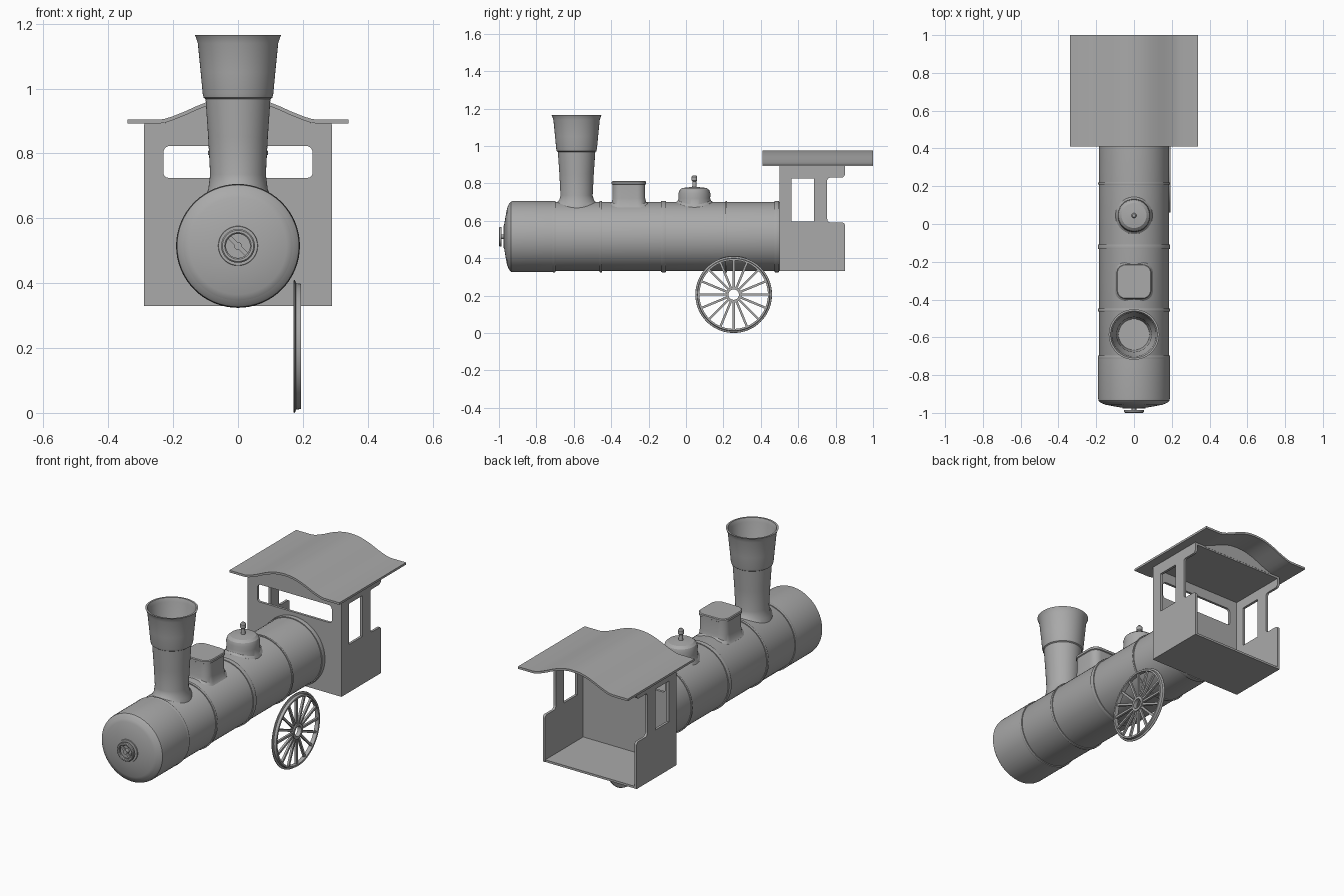
import bpy, bmesh, math
from mathutils import Vector, Matrix

if "Cube" in bpy.data.objects:
    bpy.data.objects.remove(bpy.data.objects["Cube"])

grey = bpy.data.materials.new("plain grey")
grey.diffuse_color = (0.4, 0.4, 0.4, 1)
grey.use_nodes = True
grey.node_tree.nodes["Principled BSDF"].inputs["Base Color"].default_value = grey.diffuse_color

BOILER_Z, BOILER_R = 0.515, 0.185
AXES = {  # maps local (u, v, h) to world directions
    'X': Matrix(((0, 0, 1), (1, 0, 0), (0, 1, 0))),
    'Y': Matrix(((1, 0, 0), (0, 0, 1), (0, 1, 0))),
    'Z': Matrix.Identity(3),
}


def finish(name, bm, angle=30):
    bmesh.ops.remove_doubles(bm, verts=bm.verts, dist=1e-5)
    bmesh.ops.recalc_face_normals(bm, faces=bm.faces)
    me = bpy.data.meshes.new(name)
    bm.to_mesh(me)
    bm.free()
    me.materials.clear()
    me.materials.append(grey)
    for p in me.polygons:
        p.use_smooth = True
        p.material_index = 0
    me.set_sharp_from_angle(angle=math.radians(angle))
    ob = bpy.data.objects.new(name, me)
    bpy.context.collection.objects.link(ob)
    return ob


def circle(n=64):
    return [(math.cos(2 * math.pi * i / n), math.sin(2 * math.pi * i / n)) for i in range(n)]


def rounded(pts, seg=6):
    """Polygon outline; points given as (a, b) or (a, b, corner radius)."""
    out = []
    for i, p in enumerate(pts):
        c = Vector(p[:2])
        if len(p) < 3:
            out.append(tuple(c))
            continue
        a = c + (Vector(pts[i - 1][:2]) - c).normalized() * p[2]
        b = c + (Vector(pts[(i + 1) % len(pts)][:2]) - c).normalized() * p[2]
        m = a + b - c  # centre of the corner arc (square corners)
        for k in range(seg + 1):
            t = math.pi / 2 * k / seg
            out.append(tuple(m + (a - m) * math.cos(t) + (b - m) * math.sin(t)))
    return out


def loft(name, profile, axis='Z', origin=(0, 0, 0), loop=None, ring=False, saddle=False, extra=None):
    """Sweep (radius, height) profile round a unit loop; saddle fits the foot to the boiler."""
    loop = loop or circle()
    bm = bmesh.new()
    rows = []
    for r, h in profile:
        row = []
        for u, v in loop:
            co = AXES[axis] @ Vector((u * r, v * r, h)) + Vector(origin)
            if saddle and co.z < 0.72:
                co.z -= BOILER_R - math.sqrt(BOILER_R ** 2 - co.x ** 2)
            row.append(bm.verts.new(co))
        rows.append(row)
    if ring:
        rows.append(rows[0])
    n = len(loop)
    for a, b in zip(rows, rows[1:]):
        for i in range(n):
            bm.faces.new((a[i], a[(i + 1) % n], b[(i + 1) % n], b[i]))
    if extra:
        extra(bm)
    return finish(name, bm)


def plate(name, loops, axis, lo, hi):
    """Flat plate from an outline plus holes, extruded along an axis."""
    cu = bpy.data.curves.new(name, 'CURVE')
    cu.dimensions, cu.fill_mode = '2D', 'BOTH'
    cu.extrude = (hi - lo) / 2
    for pts in loops:
        sp = cu.splines.new('POLY')
        sp.points.add(len(pts) - 1)
        for q, p in zip(sp.points, pts):
            q.co = (p[0], p[1], 0, 1)
        sp.use_cyclic_u = True
    tmp = bpy.data.objects.new(name + "_outline", cu)
    bpy.context.collection.objects.link(tmp)
    bpy.context.view_layer.update()
    me = bpy.data.meshes.new_from_object(tmp.evaluated_get(bpy.context.evaluated_depsgraph_get()))
    bm = bmesh.new()
    bm.from_mesh(me)
    bpy.data.objects.remove(tmp)
    bpy.data.meshes.remove(me)
    for v in bm.verts:
        v.co = AXES[axis] @ (v.co + Vector((0, 0, (lo + hi) / 2)))
    return finish(name, bm)


def box(bm, matrix, size):
    bmesh.ops.create_cube(bm, size=1, matrix=matrix @ Matrix.Diagonal((*size, 1)))


# Boiler with rounded smokebox front
loft("boiler", [(0, -0.972), (0.065, -0.972), (0.107, -0.965), (0.15, -0.957), (0.168, -0.95),
                (0.18, -0.938), (0.185, -0.925), (0.185, 0.505), (0, 0.505)], 'Y', (0, 0, BOILER_Z))
loft("smokebox_jacket", [(0.168, -0.95), (0.18, -0.943), (0.188, -0.935), (0.19, -0.922), (0.19, -0.70),
                         (0.18, -0.70)], 'Y', (0, 0, BOILER_Z))

# Boiler bands
for i, (y, w) in enumerate([(-0.705, 0.015), (-0.455, 0.014), (-0.12, 0.025), (0.215, 0.01), (0.485, 0.025)]):
    R = 0.191
    loft(f"boiler_band_{i + 1}", [(0.18, y - w / 2), (R - .001, y - w / 2), (R, y - w / 4), (R, y + w / 4),
                                  (R - .001, y + w / 2), (0.18, y + w / 2)], 'Y', (0, 0, BOILER_Z), ring=True)

# Front door handwheel
loft("door_boss", [(0.062, -0.968), (0.06, -0.977), (0, -0.977)], 'Y', (0, 0, BOILER_Z))


def handwheel_bar(bm):
    rot = Matrix.Translation((0, -0.991, BOILER_Z)) @ Matrix.Rotation(math.radians(45), 4, 'Y')
    box(bm, rot, (0.082, 0.008, 0.013))


loft("door_handwheel", [(0.037, -0.986), (0.037, -0.996), (0.041, -1.0), (0.048, -1.0), (0.052, -0.996),
                        (0.052, -0.986)], 'Y', (0, 0, BOILER_Z), ring=True, extra=handwheel_bar)
loft("handwheel_stem", [(0.012, -0.965), (0.012, -0.999), (0, -0.999)], 'Y', (0, 0, BOILER_Z), circle(24))

# Hollow flared chimney
loft("chimney", [(0.104, 0.685), (0.103, 0.70), (0.092, 0.712), (0.086, 0.735), (0.092, 0.85), (0.10, 0.968),
                 (0.106, 0.972), (0.109, 0.985), (0.115, 1.05), (0.124, 1.14), (0.130, 1.158), (0.134, 1.166),
                 (0.124, 1.166), (0.116, 1.145), (0.101, 0.985), (0.092, 0.97), (0.082, 0.76), (0, 0.76)],
     'Z', (0, -0.585, 0), saddle=True)

# Rounded square sand box
square = rounded([(-1, -1, .5), (1, -1, .5), (1, 1, .5), (-1, 1, .5)], 8)
loft("sand_box", [(0.1, 0.685), (0.1, 0.70), (0.091, 0.708), (0.087, 0.72), (0.087, 0.793), (0.092, 0.796),
                  (0.092, 0.808), (0.088, 0.812), (0, 0.812)], 'Z', (0, -0.305, 0), square, saddle=True)

# Steam dome with finial
loft("steam_dome", [(0.1, 0.685), (0.098, 0.70), (0.088, 0.708), (0.084, 0.72), (0.086, 0.745), (0.08, 0.763),
                    (0.066, 0.775), (0.03, 0.779), (0.012, 0.78), (0.01, 0.81), (0.015, 0.815), (0.015, 0.835),
                    (0.009, 0.843), (0, 0.843)], 'Z', (0, 0.045, 0), saddle=True)

# Cab walls, floor and ceiling
T = 0.014
side = rounded([(0.5, 0.33), (0.85, 0.33), (0.85, 0.59, .015), (0.755, 0.59, .02), (0.755, 0.83, .015),
                (0.85, 0.83, .02), (0.85, 0.89), (0.5, 0.89)])
side_window = [(0.565, 0.597), (0.685, 0.597), (0.685, 0.825), (0.565, 0.825)]
for s, label in ((1, "right"), (-1, "left")):
    lo, hi = sorted((s * 0.29, s * (0.29 - T)))
    plate(f"cab_{label}_wall", [side, side_window], 'X', lo, hi)
front = [(-0.29, 0.33), (0.29, 0.33), (0.29, 0.89), (-0.29, 0.89)]
front_window = rounded([(-0.23, 0.725, .015), (0.23, 0.725, .015), (0.23, 0.823, .02), (-0.23, 0.823, .02)])
plate("cab_front_wall", [front, front_window], 'Y', 0.5, 0.5 + T)
for label, z in (("floor", 0.33), ("ceiling", 0.88)):
    plate(f"cab_{label}", [[(-0.289, 0.501), (0.289, 0.501), (0.289, 0.849), (-0.289, 0.849)]], 'Z', z, z + 0.012)

# Arched roof and the gable filling below it
half = [(0.34, 0.904), (0.245, 0.904), (0.225, 0.907), (0.2, 0.915), (0.165, 0.929), (0.13, 0.945),
        (0.1, 0.957), (0.075, 0.965), (0.05, 0.971), (0.025, 0.974)]
top = half + [(0, 0.975)] + [(-x, z) for x, z in reversed(half)]
under = [(x, z - 0.012) for x, z in top]
plate("cab_roof", [top + under[::-1]], 'Y', 0.41, 1.0)
gable = [(x, z + 0.002) for x, z in under if abs(x) < 0.24]
plate("cab_gable", [gable + [(-0.225, 0.888), (0.225, 0.888)]], 'Y', 0.5, 0.85)

# Spoked wheel: flanged rim, hollow hub, spokes
WHEEL = (0, 0.255, 0.205)
SPOKES = 16


def spokes(bm):
    for i in range(SPOKES):
        m = Matrix.Translation(WHEEL) @ Matrix.Rotation(2 * math.pi * i / SPOKES, 4, 'X')
        box(bm, m @ Matrix.Translation((0.182, 0, 0.112)), (0.012, 0.012, 0.156))


loft("wheel_rim", [(0.183, 0.171), (0.203, 0.171), (0.205, 0.173), (0.204, 0.176), (0.195, 0.179), (0.193, 0.194),
                   (0.183, 0.194)], 'X', WHEEL, circle(80), ring=True, extra=spokes)
loft("wheel_hub", [(0.028, 0.171), (0.042, 0.171), (0.042, 0.194), (0.028, 0.194)], 'X', WHEEL, circle(40), ring=True)
